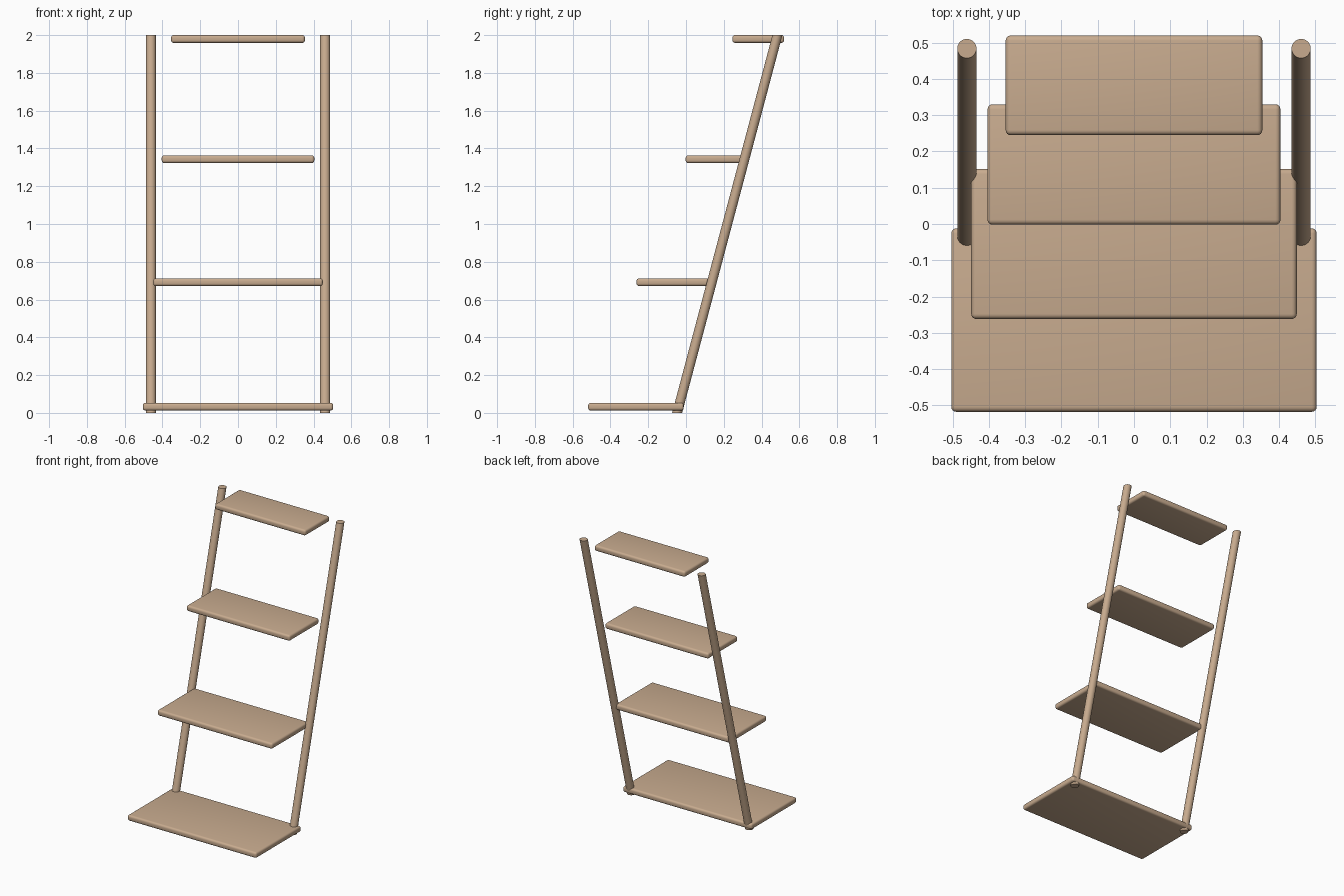
import bpy, bmesh
from mathutils import Matrix, Vector

if "Cube" in bpy.data.objects:
    bpy.data.objects.remove(bpy.data.objects["Cube"])

wood = bpy.data.materials.new("light_wood")
wood.diffuse_color = (0.58, 0.41, 0.275, 1)
wood.use_nodes = True
wood.node_tree.nodes["Principled BSDF"].inputs["Base Color"].default_value = wood.diffuse_color


def finish(name, bm):
    mesh = bpy.data.meshes.new(name)
    bm.to_mesh(mesh)
    bm.free()
    mesh.materials.append(wood)
    obj = bpy.data.objects.new(name, mesh)
    bpy.context.collection.objects.link(obj)
    bpy.ops.object.select_all(action='DESELECT')
    obj.select_set(True)
    bpy.context.view_layer.objects.active = obj
    bpy.ops.object.shade_smooth_by_angle()


# Rounded boards: half width, front y, back y, centre z
def shelf(name, half, y0, y1, z):
    bm = bmesh.new()
    bmesh.ops.create_cube(bm, size=1)
    bmesh.ops.scale(bm, vec=(2 * half, y1 - y0, 0.041), verts=bm.verts)
    bmesh.ops.translate(bm, vec=(0, (y0 + y1) / 2, z), verts=bm.verts)
    bmesh.ops.bevel(bm, geom=bm.edges[:], offset=0.014, segments=4,
                    profile=0.5, affect='EDGES')
    finish(name, bm)


# Leaning round poles with level ends
def pole(name, x):
    bottom, top = Vector((x, -0.047, 0.0)), Vector((x, 0.484, 2.0))
    bm = bmesh.new()
    bmesh.ops.create_cone(bm, cap_ends=True, segments=32, radius1=0.0265,
                          radius2=0.0265, depth=2.0)
    slope = (top.y - bottom.y) / 2.0
    shear = Matrix(((1, 0, 0, 0), (0, 1, slope, 0), (0, 0, 1, 0), (0, 0, 0, 1)))
    bmesh.ops.transform(bm, verts=bm.verts,
                        matrix=Matrix.Translation((bottom + top) / 2) @ shear)
    finish(name, bm)


shelf("bottom_shelf", 0.504, -0.518, -0.012, 0.033)
shelf("lower_shelf", 0.449, -0.262, 0.152, 0.692)
shelf("upper_shelf", 0.404, -0.002, 0.330, 1.343)
shelf("top_shelf", 0.354, 0.245, 0.520, 1.9795)
pole("left_pole", -0.461)
pole("right_pole", 0.461)
